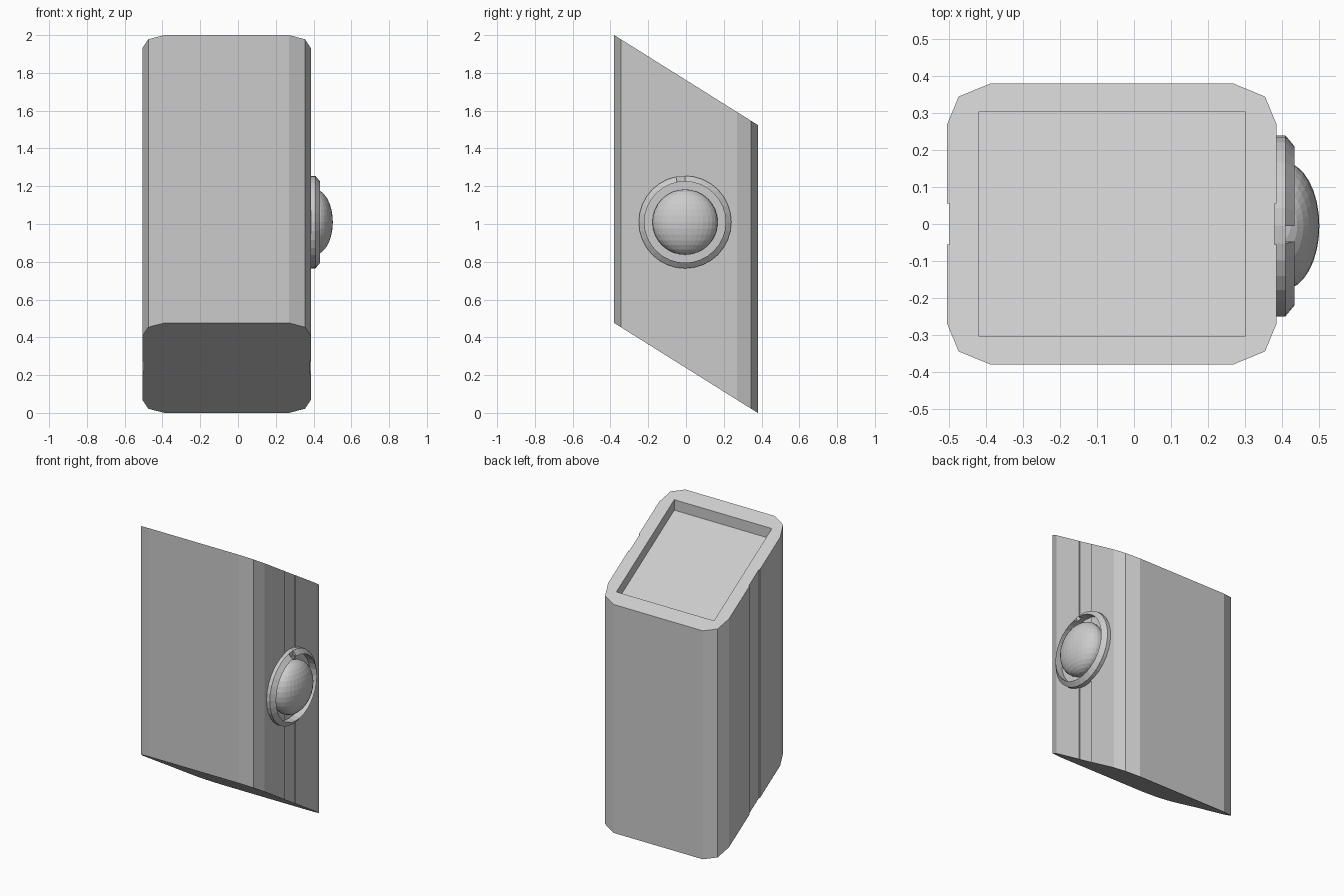
import bpy, bmesh, math
from mathutils import Matrix

if "Cube" in bpy.data.objects:
    bpy.data.objects.remove(bpy.data.objects["Cube"])

SLOPE = 0.626      # both end faces drop towards the back
CX = -0.06         # body centre in x


def make_object(name, bm):
    bmesh.ops.recalc_face_normals(bm, faces=bm.faces[:])
    mesh = bpy.data.meshes.new(name)
    bm.to_mesh(mesh)
    bm.free()
    ob = bpy.data.objects.new(name, mesh)
    bpy.context.collection.objects.link(ob)
    return ob


def slanted_prism(name, outline, z_low, z_high):
    """Vertical prism whose ends follow the slope."""
    bm = bmesh.new()
    low, high = [[bm.verts.new((x, y, z - SLOPE * y)) for x, y in outline]
                 for z in (z_low, z_high)]
    bm.faces.new(low[::-1])
    bm.faces.new(high)
    n = len(outline)
    for i in range(n):
        j = (i + 1) % n
        bm.faces.new((low[i], low[j], high[j], high[i]))
    return make_object(name, bm)


# Body: chamfered outline with a shallow groove down each side
quarter = [(0.440, 0.055), (0.446, 0.055), (0.446, 0.27), (0.415, 0.345), (0.33, 0.38)]
right = [(x, -y) for x, y in quarter[::-1]] + quarter
outline = [(CX + x, y) for x, y in right] + [(CX - x, y) for x, y in right[::-1]]
body = slanted_prism("body", outline, 0.238, 1.762)

# Rectangular recess in the slanted top
rect = [(-0.42, -0.305), (0.30, -0.305), (0.30, 0.305), (-0.42, 0.305)]
cutter = slanted_prism("recess_cutter", rect, 1.692, 1.9)
cutter.hide_render = True
cutter.hide_viewport = True
cut = body.modifiers.new("recess", 'BOOLEAN')
cut.operation = 'DIFFERENCE'
cut.solver = 'EXACT'
cut.object = cutter

# Button ring: bevelled collar with one segment notched at the top
KY, KZ, SEG = -0.005, 1.01, 32
profile = [(0.378, 0.245), (0.41, 0.245), (0.435, 0.215), (0.41, 0.215), (0.378, 0.215)]
NOTCH = SEG // 4
bm = bmesh.new()
rings = []
for i in range(SEG):
    a = 2 * math.pi * i / SEG
    rings.append([bm.verts.new((x, KY + r * math.cos(a), KZ + r * math.sin(a)))
                  for x, r in profile])
for i in range(SEG):
    p, q = rings[i], rings[(i + 1) % SEG]
    for k in range(len(profile)):
        m = (k + 1) % len(profile)
        if i == NOTCH and k in (1, 2):
            continue
        bm.faces.new((p[k], q[k], q[m], p[m]))
# Notch floor and its two end walls
p, q = rings[NOTCH], rings[NOTCH + 1]
bm.faces.new((p[1], q[1], q[3], p[3]))
bm.faces.new((p[1], p[2], p[3]))
bm.faces.new((q[1], q[3], q[2]))
make_object("button_ring", bm)

# Button: flattened sphere
bm = bmesh.new()
bmesh.ops.create_uvsphere(
    bm, u_segments=32, v_segments=16, radius=1.0,
    matrix=Matrix.Translation((0.405, KY, KZ)) @ Matrix.Diagonal((0.097, 0.173, 0.173, 1)))
make_object("button", bm)
